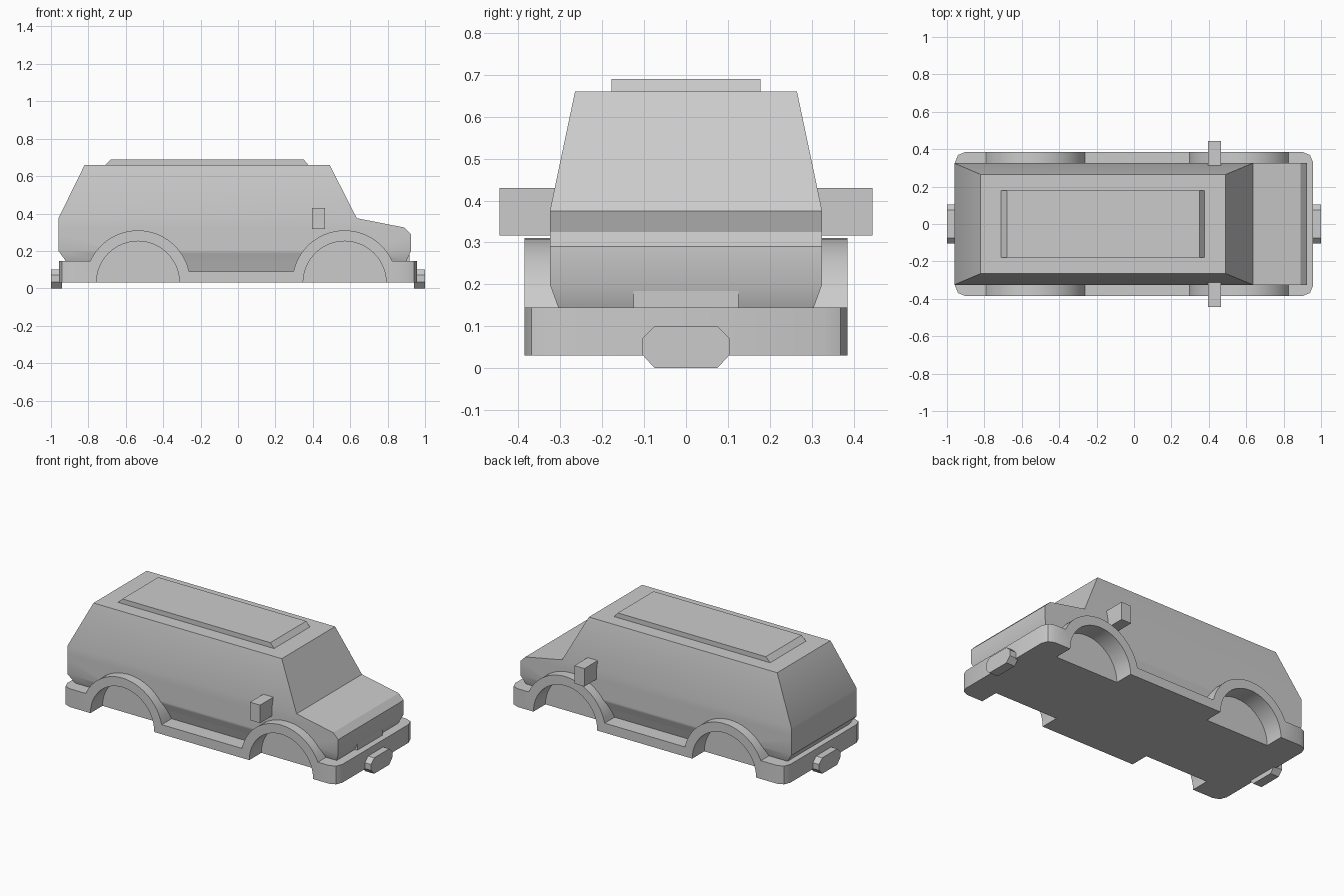
import bpy, bmesh
from math import sin, cos, asin, pi, radians

cube = bpy.data.objects.get("Cube")
if cube:
    bpy.data.objects.remove(cube, do_unlink=True)

grey = bpy.data.materials.new("plain_grey")
grey.use_nodes = True
grey.diffuse_color = (0.6, 0.6, 0.6, 1)
grey.node_tree.nodes["Principled BSDF"].inputs["Base Color"].default_value = (0.6, 0.6, 0.6, 1)


def make_object(name, bm):
    bmesh.ops.recalc_face_normals(bm, faces=bm.faces)
    mesh = bpy.data.meshes.new(name)
    bm.to_mesh(mesh)
    bm.free()
    mesh.materials.append(grey)
    obj = bpy.data.objects.new(name, mesh)
    bpy.context.collection.objects.link(obj)
    return obj


def loft(name, rings):
    """Skin a stack of closed rings and cap both ends."""
    bm = bmesh.new()
    loops = [[bm.verts.new(p) for p in ring] for ring in rings]
    n = len(loops[0])
    for low, high in zip(loops, loops[1:]):
        for i in range(n):
            j = (i + 1) % n
            bm.faces.new((low[i], low[j], high[j], high[i]))
    bm.faces.new(loops[0])
    bm.faces.new(loops[-1])
    return make_object(name, bm)


def rectangle(z, back, front, half):
    return [(back, -half, z), (front, -half, z), (front, half, z), (back, half, z)]


def box(name, x0, x1, y0, y1, z0, z1):
    return loft(name, [[(x0, y0, z), (x1, y0, z), (x1, y1, z), (x0, y1, z)] for z in (z0, z1)])


def activate(obj):
    bpy.ops.object.select_all(action='DESELECT')
    obj.select_set(True)
    bpy.context.view_layer.objects.active = obj


def smooth(obj):
    activate(obj)
    bpy.ops.object.shade_smooth_by_angle(angle=radians(32))


FLOOR, SILL, BUMPER = 0.03, 0.09, 0.145
WHEELS = (0.57, -0.535)
ARCH, WELL = 0.28, 0.222
END, SIDE = 0.957, 0.385

# Cabin and bonnet: rectangles stacked from sill to roof
body = loft("body", [rectangle(*level) for level in (
    (0.07, -0.89, 0.87, 0.28),
    (0.145, -0.92, 0.90, 0.305),
    (0.20, -0.96, 0.925, 0.325),
    (0.29, -0.96, 0.925, 0.325),
    (0.325, -0.96, 0.89, 0.325),
    (0.375, -0.96, 0.635, 0.325),
    (0.66, -0.82, 0.49, 0.265))])

# Skirt with bumpers, sills and wheel arches from one side profile
profile = [(-END, FLOOR), (END, FLOOR), (END, BUMPER)]
for wheel, start, stop in ((WHEELS[0], BUMPER, SILL), (WHEELS[1], SILL, BUMPER)):
    a = asin((start - FLOOR) / ARCH)
    b = pi - asin((stop - FLOOR) / ARCH)
    for i in range(25):
        t = a + (b - a) * i / 24
        profile.append((wheel + ARCH * cos(t), FLOOR + ARCH * sin(t)))
profile.append((-END, BUMPER))
skirt = loft("skirt", [[(x, y, z) for x, z in profile] for y in (-SIDE, SIDE)])

# Rounded bumper corners
bm = bmesh.new()
bm.from_mesh(skirt.data)
corners = [e for e in bm.edges
           if all(abs(v.co.x) > END - 0.01 for v in e.verts)
           and abs(e.verts[0].co.y - e.verts[1].co.y) < 0.01
           and abs(e.verts[0].co.x - e.verts[1].co.x) < 0.01]
bmesh.ops.bevel(bm, geom=corners, offset=0.055, segments=2, profile=0.5, affect='EDGES')
bm.to_mesh(skirt.data)
bm.free()

# Wheel wells cut into skirt and body
for wheel in WHEELS:
    for side in (-1, 1):
        rings = [[(wheel + WELL * cos(2 * pi * i / 48), side * y, FLOOR + WELL * sin(2 * pi * i / 48))
                  for i in range(48)] for y in (0.265, 0.5)]
        cutter = loft("well_cutter", rings)
        cutter.hide_render = True
        for target in (skirt, body):
            activate(target)
            cut = target.modifiers.new("well", 'BOOLEAN')
            cut.operation = 'DIFFERENCE'
            cut.solver = 'EXACT'
            cut.object = cutter
            bpy.ops.object.modifier_apply(modifier=cut.name)
        bpy.data.objects.remove(cutter, do_unlink=True)

smooth(body)
smooth(skirt)

# Raised roof panel with sloping ends
loft("roof_panel", [rectangle(0.655, -0.715, 0.38, 0.178),
                    rectangle(0.69, -0.68, 0.35, 0.178)])

# Flat centre of the nose
box("nose_centre", 0.8, 0.918, -0.125, 0.125, 0.14, 0.25)

# Wing mirrors
for label, side in (("right", -1), ("left", 1)):
    box(label + "_mirror", 0.395, 0.465, *sorted((side * 0.29, side * 0.445)), 0.317, 0.43)

# Eight-sided plates on both bumpers
outline = [(0.075, 0), (0.105, 0.033), (0.105, 0.07), (0.075, 0.1)]
outline += [(-y, z) for y, z in reversed(outline)]
for label, side in (("front", 1), ("rear", -1)):
    loft(label + "_plate", [[(side * x, y, z) for y, z in outline] for x in (0.94, 1.0)])
